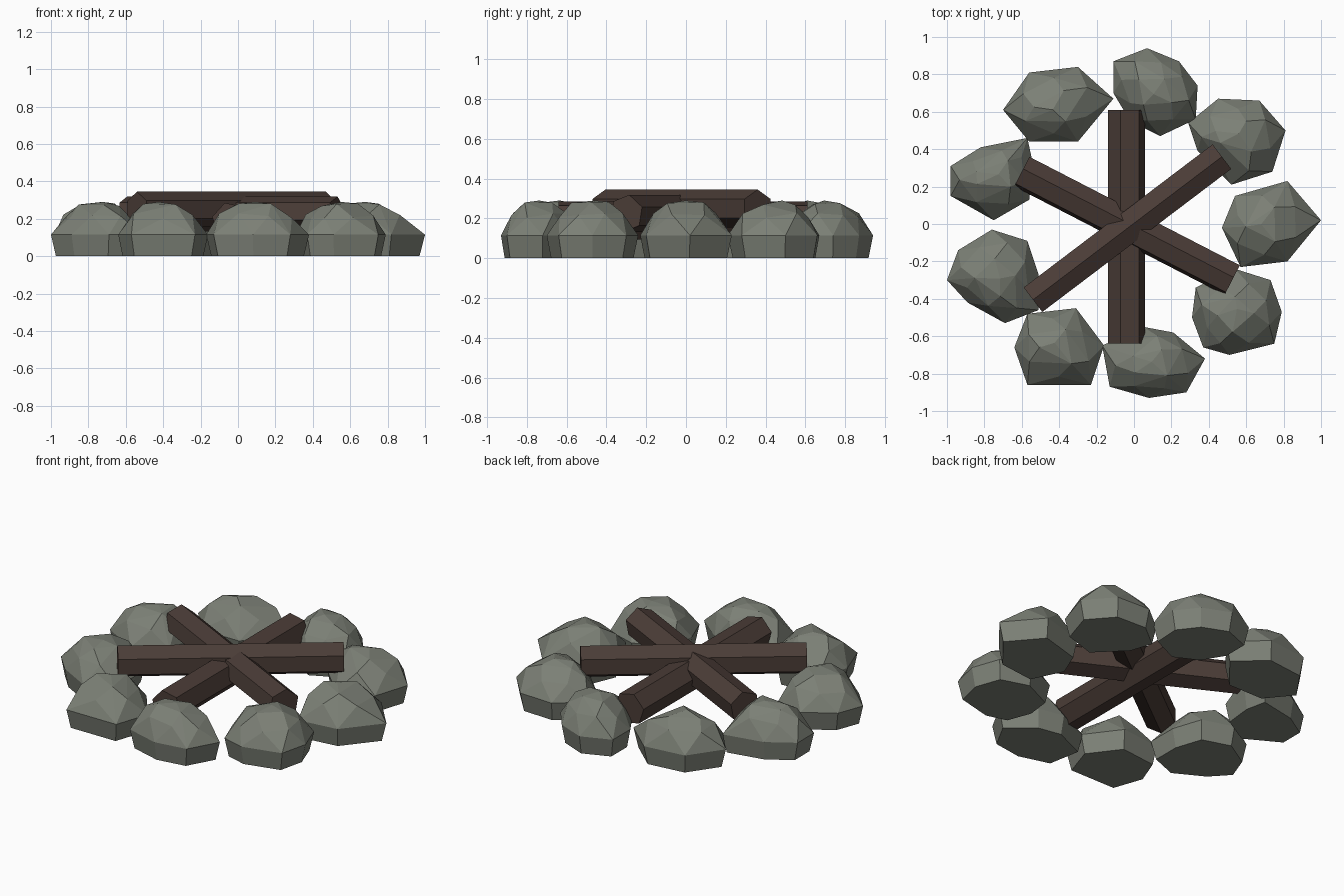
import bpy, bmesh, math, random
from mathutils import Vector, Matrix

default_cube = bpy.data.objects.get("Cube")
if default_cube:
    bpy.data.objects.remove(default_cube, do_unlink=True)


def make_material(name, colour):
    material = bpy.data.materials.new(name)
    material.use_nodes = True
    material.diffuse_color = (*colour, 1)
    shader = material.node_tree.nodes["Principled BSDF"]
    shader.inputs["Base Color"].default_value = (*colour, 1)
    shader.inputs["Roughness"].default_value = 0.9
    return material


stone_grey = make_material("stone grey", (0.2, 0.215, 0.18))
bark_brown = make_material("bark brown", (0.07, 0.046, 0.038))


def finish(bm, name, material):
    """Turn a bmesh into a flat shaded object with one colour."""
    bmesh.ops.recalc_face_normals(bm, faces=bm.faces)
    mesh = bpy.data.meshes.new(name)
    bm.to_mesh(mesh)
    bm.free()
    mesh.materials.append(material)
    obj = bpy.data.objects.new(name, mesh)
    bpy.context.collection.objects.link(obj)
    return obj


def make_stone(name, outline, rng):
    """Faceted boulder: hull of a base, a wide belt, shoulders and a small cap."""
    belt = [Vector((x, y, 0)) / 100 for x, y in outline]
    count = len(belt)
    centre = sum(belt, Vector()) / count
    middles = [(belt[i] + belt[(i + 1) % count]) / 2 for i in range(count)]
    bm = bmesh.new()

    def ring(points, scale, height, wobble):
        for point in points:
            spot = centre + (point - centre) * (scale + rng.uniform(-0.04, 0.04) * (wobble > 0))
            spot.z = height + rng.uniform(-wobble, wobble)
            bm.verts.new(spot)

    ring(belt, 0.9, 0, 0)
    ring(belt, 1, 0.115, 0)
    ring(middles, 0.78, 0.215, 0.015)
    ring(belt[::2], 0.42, 0.275, 0.008)
    bm.verts.new(centre + Vector((rng.uniform(-0.03, 0.03), rng.uniform(-0.03, 0.03), 0.29)))

    hull = bmesh.ops.convex_hull(bm, input=bm.verts)
    unused = {v for v in hull["geom_interior"] + hull["geom_unused"]
              if isinstance(v, bmesh.types.BMVert)}
    bmesh.ops.delete(bm, geom=list(unused), context="VERTS")
    bmesh.ops.dissolve_limit(bm, angle_limit=math.radians(5),
                             verts=bm.verts, edges=bm.edges)
    return finish(bm, name, stone_grey)


def make_log(name, start, end, height, radius, roll):
    """Level six sided log between two ground points."""
    a, b = Vector((*start, height)), Vector((*end, height))
    along = (b - a).normalized()
    up = Vector((0, 0, 1))
    axes = Matrix((up.cross(along), up, along)).transposed().to_4x4()
    bm = bmesh.new()
    spin = Matrix.Rotation(math.radians(roll + 30), 4, "Z")
    bmesh.ops.create_cone(bm, cap_ends=True, segments=6, radius1=radius, radius2=radius,
                          depth=(b - a).length,
                          matrix=Matrix.Translation((a + b) / 2) @ axes @ spin)
    # Put a corner on top when there is no roll
    top = max(v.co.z for v in bm.verts)
    if roll == 0 and top < height + radius * 0.95:
        bmesh.ops.rotate(bm, verts=bm.verts, cent=(a + b) / 2,
                         matrix=Matrix.Rotation(math.radians(30), 3, along))
    return finish(bm, name, bark_brown)


# Ring of stones: widest outline of each, in hundredths
stones = {
    "back_stone": [(-11, 87), (7, 94), (24, 87), (34, 74), (33, 56), (14, 47), (-2, 55), (-11, 70)],
    "back_right_stone": [(-70, 61), (-56, 81), (-30, 84), (-11, 67), (-30, 44), (-56, 44)],
    "right_back_stone": [(-98, 31), (-82, 41), (-57, 46), (-54, 32), (-56, 13), (-75, 2), (-98, 15)],
    "right_front_stone": [(-100, -30), (-94, -14), (-76, -3), (-57, -9), (-51, -27), (-51, -46),
                          (-69, -53), (-89, -42)],
    "front_right_stone": [(-64, -66), (-57, -48), (-31, -45), (-16, -65), (-23, -86), (-57, -86)],
    "front_stone": [(-17, -65), (5, -55), (21, -58), (38, -72), (28, -90), (8, -93), (-13, -87)],
    "front_left_stone": [(31, -50), (33, -34), (54, -24), (73, -30), (79, -47), (75, -64),
                         (51, -70), (37, -66)],
    "left_stone": [(47, -2), (54, 15), (82, 23), (100, 2), (82, -20), (57, -23)],
    "back_left_stone": [(29, 54), (45, 67), (67, 66), (81, 50), (74, 28), (52, 21), (34, 39)],
}
rng = random.Random(4)
for name, outline in stones.items():
    make_stone(name, outline, rng)

# Three crossed logs, stacked
make_log("bottom_log", (-0.04, -0.64), (-0.04, 0.61), 0.19, 0.1, 12)
make_log("middle_log", (-0.6, 0.28), (0.525, -0.3), 0.225, 0.095, 20)
make_log("top_log", (-0.54, -0.405), (0.47, 0.36), 0.25, 0.095, 0)
